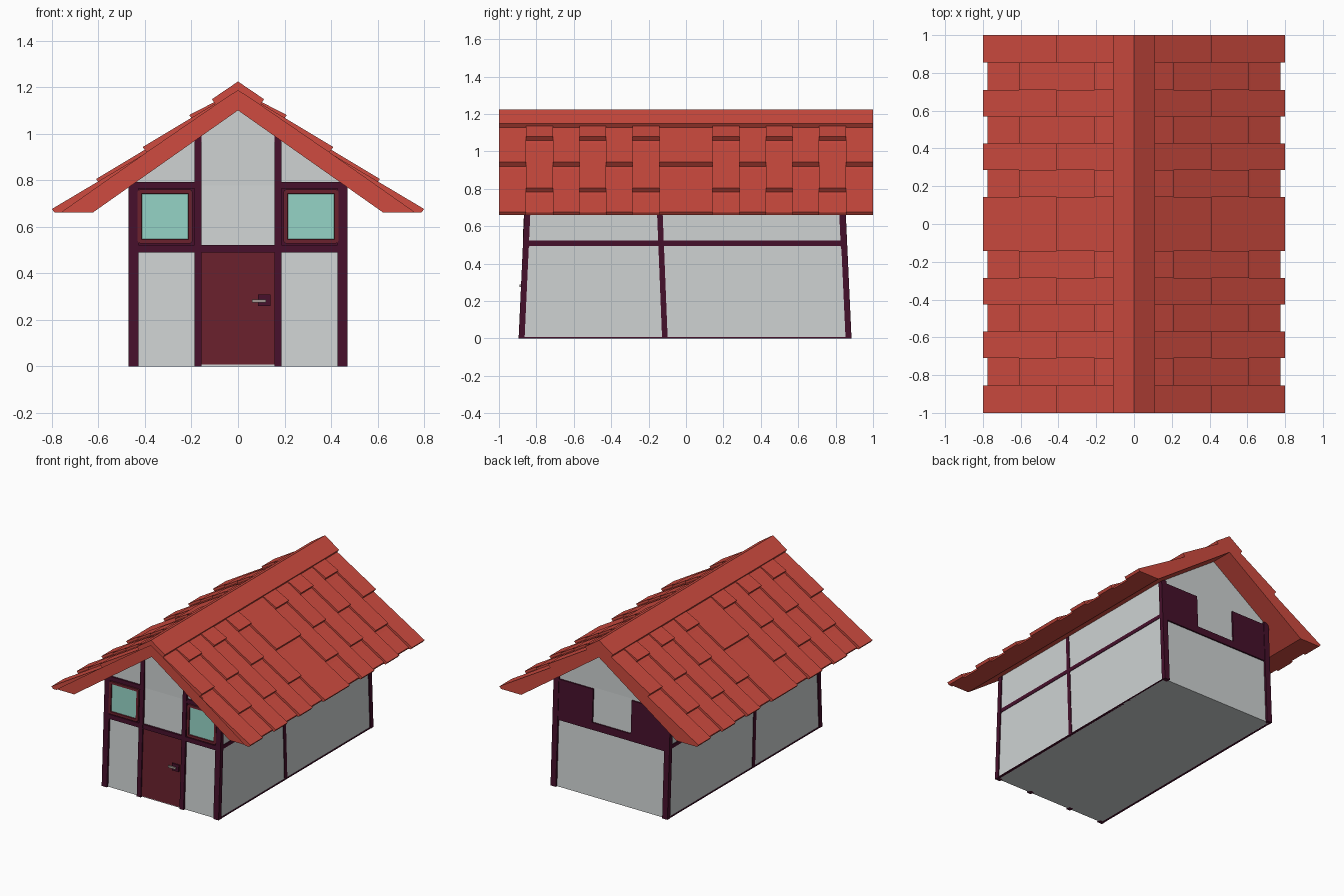
import bpy, bmesh
from mathutils import Vector

if "Cube" in bpy.data.objects:
    bpy.data.objects.remove(bpy.data.objects["Cube"])


def material(name, rgb):
    m = bpy.data.materials.new(name)
    m.diffuse_color = (*rgb, 1)
    m.use_nodes = True
    m.node_tree.nodes["Principled BSDF"].inputs["Base Color"].default_value = m.diffuse_color
    return m


ROOF = material("roof_red", (0.62, 0.07, 0.05))
WALL = material("plaster_grey", (0.62, 0.65, 0.65))
BEAM = material("plum_timber", (0.06, 0.005, 0.024))
DOOR = material("dark_red_wood", (0.14, 0.015, 0.026))
GLASS = material("teal_glass", (0.29, 0.63, 0.54))
METAL = material("handle_metal", (0.35, 0.30, 0.28))

LEAN = 0.046  # walls lean inward with height


def finish(name, bm, *mats):
    bmesh.ops.recalc_face_normals(bm, faces=bm.faces)
    me = bpy.data.meshes.new(name)
    bm.to_mesh(me)
    bm.free()
    for m in mats:
        me.materials.append(m)
    ob = bpy.data.objects.new(name, me)
    bpy.context.collection.objects.link(ob)
    return ob


def cube(bm, x0, x1, y0, y1, z0, z1):
    r = bmesh.ops.create_cube(bm, size=1)
    for v in r["verts"]:
        v.co = Vector((x0 + (v.co.x + .5) * (x1 - x0),
                       y0 + (v.co.y + .5) * (y1 - y0),
                       z0 + (v.co.z + .5) * (z1 - z0)))


def shear(bm, lean):
    for v in bm.verts:
        v.co.y += lean * v.co.z


def box(name, mat, xs, ys, zs, lean=0.0):
    bm = bmesh.new()
    cube(bm, *xs, *ys, *zs)
    shear(bm, lean)
    return finish(name, bm, mat)


def prism(bm, profile, y0, y1):
    """Extrude an (x, z) profile along y."""
    a = [bm.verts.new((x, y0, z)) for x, z in profile]
    b = [bm.verts.new((x, y1, z)) for x, z in profile]
    n = len(profile)
    bm.faces.new(a)
    bm.faces.new(b[::-1])
    for i in range(n):
        j = (i + 1) % n
        bm.faces.new((a[i], b[i], b[j], a[j]))


# Wall body: gabled block, leaning up to the eaves, vertical gables above
bm = bmesh.new()
prism(bm, [(-.462, 0), (.462, 0), (.462, .777), (0, 1.11), (-.462, .777)], -.88, .87)
for v in bm.verts:
    v.co.y -= (1 if v.co.y > 0 else -1) * LEAN * min(v.co.z, .777)
bmesh.ops.connect_verts(bm, verts=[v for v in bm.verts if abs(v.co.z - .777) < .001])
finish("wall_body", bm, WALL)

# Timbers and windows mirrored on both sides
for s, side in ((-1, "left"), (1, "right")):
    def span(a, b):
        return tuple(sorted((s * a, s * b)))
    box("front_corner_post_" + side, BEAM, span(.428, .47), (-.895, -.863), (0, .785), LEAN)
    box("back_corner_post_" + side, BEAM, span(.428, .47), (.853, .885), (0, .785), -LEAN)
    box("middle_post_" + side, BEAM, span(.45, .466), (-.128, -.098), (0, .79), -.04)
    box("side_beam_" + side, BEAM, span(.45, .466), (-.86, .85), (.495, .523))
    box("side_sill_" + side, BEAM, span(.45, .468), (-.87, .86), (0, .007))
    box("gable_post_" + side, BEAM, span(.156, .188), (-.895, -.86), (0, 1.0), LEAN)
    box("window_head_beam_" + side, BEAM, span(.17, .47), (-.893, -.86), (.765, .792), LEAN)
    box("window_backing_" + side, BEAM, span(.17, .45), (-.886, -.86), (.5, .78), LEAN)
    box("back_panel_" + side, BEAM, span(.155, .465), (.85, .881), (.478, .768), -LEAN)

    # Window: rounded frame with a recessed pane
    bm = bmesh.new()
    cube(bm, *span(.195, .432), -.897, -.88, .528, .76)
    corners = [e for e in bm.edges
               if abs(e.verts[0].co.y - e.verts[1].co.y) > .01]
    bmesh.ops.bevel(bm, geom=corners, offset=.012, segments=2,
                    profile=.5, affect='EDGES')
    bmesh.ops.recalc_face_normals(bm, faces=bm.faces)
    pane = min(bm.faces, key=lambda f: f.calc_center_median().y)
    bmesh.ops.inset_region(bm, faces=[pane], thickness=.018, depth=0)
    bmesh.ops.inset_region(bm, faces=[pane], thickness=.003, depth=-.007)
    pane.material_index = 1
    shear(bm, LEAN)
    finish("window_" + side, bm, DOOR, GLASS)

# Cross beams on the front and back
box("front_cross_beam", BEAM, (-.47, .47), (-.894, -.86), (.49, .522), LEAN)
box("back_cross_beam", BEAM, (-.465, .465), (.85, .88), (.478, .53), -LEAN)

# Door with handle
box("door", DOOR, (-.158, .158), (-.886, -.86), (.008, .492), LEAN)
box("handle_plate", BEAM, (.085, .14), (-.894, -.88), (.258, .308), LEAN)
box("handle_lever", METAL, (.06, .12), (-.903, -.894), (.274, .288), LEAN)

# Roof slab: the tiles sit on its upper line
SLOPE, BASE, OUTER = .687, 1.19, 1.224


def base(x):
    return BASE - SLOPE * x


def outer(x):
    return OUTER - SLOPE * x


bm = bmesh.new()
prism(bm, [(0, BASE), (.772, .66), (.625, .66), (0, 1.1),
           (-.625, .66), (-.772, .66)], -.99, 1)
finish("roof_slab", bm, ROOF)

# Roof tiles: columns alternate between two staggered rows
edges = [-1, -.855, -.71, -.57, -.427, -.285, -.142,
         .142, .285, .427, .57, .71, .855, 1]
ROWS = ([(.02, .41), (.41, .80)],
        [(.02, .21), (.21, .61), (.61, .775)])
bm = bmesh.new()
for i, (y0, y1) in enumerate(zip(edges, edges[1:])):
    for x0, x1 in ROWS[i % 2]:
        start = max(0, x0 - .02)
        if x1 == .775:   # short eave tile follows the wedge slope
            tip = [(x1, base(x1) + .014), (x1 - .004, .66)]
        elif x1 == .80:  # long eave tile with flat underside
            tip = [(x1, .676), (x1 - .012, .66), (.76, .66)]
        else:
            tip = [(x1, outer(x1)), (x1 - .018, base(x1 - .018) - .002)]
        profile = [(start, base(start) - .002)] + tip
        for s in (1, -1):
            prism(bm, [(s * x, z) for x, z in profile], y0, y1)
finish("roof_tiles", bm, ROOF)

# Ridge cap
bm = bmesh.new()
prism(bm, [(0, OUTER), (.112, 1.148), (.096, base(.096)), (0, BASE - .005),
           (-.096, base(.096)), (-.112, 1.148)], -1, 1)
finish("ridge_cap", bm, ROOF)
